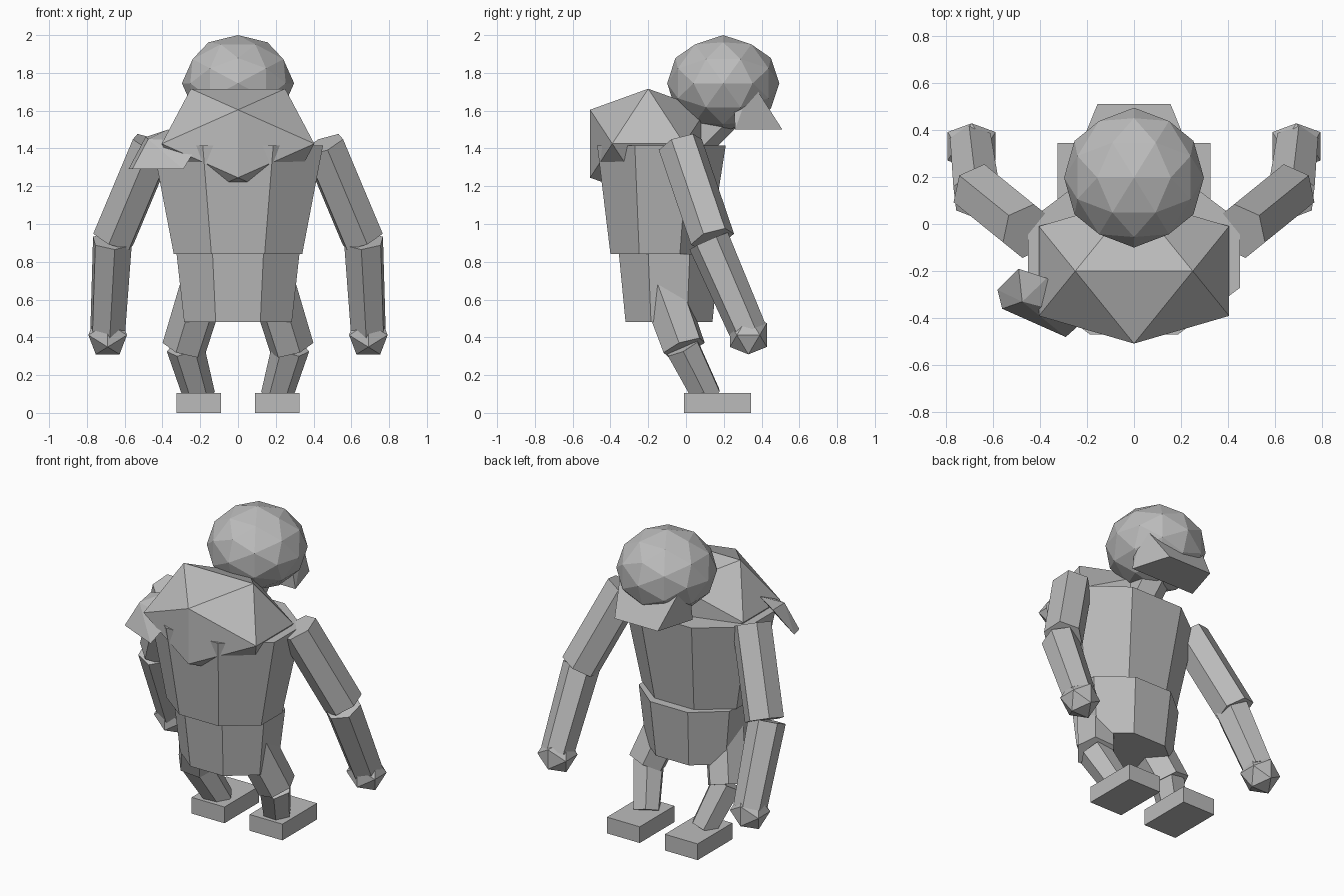
import bpy, bmesh
from math import cos, sin, pi, sqrt
from mathutils import Vector

if "Cube" in bpy.data.objects:
    bpy.data.objects.remove(bpy.data.objects["Cube"])

# One stone-grey material for the whole figure
grey = bpy.data.materials.new("stone_grey")
grey.use_nodes = True
tone = (0.5, 0.5, 0.5, 1)
grey.diffuse_color = tone
grey.node_tree.nodes["Principled BSDF"].inputs["Base Color"].default_value = tone


def finish(name, bm):
    bmesh.ops.recalc_face_normals(bm, faces=bm.faces)
    mesh = bpy.data.meshes.new(name)
    bm.to_mesh(mesh)
    bm.free()
    mesh.materials.append(grey)
    obj = bpy.data.objects.new(name, mesh)
    bpy.context.collection.objects.link(obj)
    return obj


def hull(name, points):
    """Solid convex shape around a handful of corners."""
    bm = bmesh.new()
    for p in points:
        bm.verts.new(p)
    bmesh.ops.convex_hull(bm, input=bm.verts)
    bmesh.ops.dissolve_limit(bm, angle_limit=0.02, verts=bm.verts, edges=bm.edges)
    return finish(name, bm)


def ico(name, centre, radii, split=False):
    """Icosahedron with an edge on top, optionally divided once into a ball."""
    bm = bmesh.new()
    g = (1 + sqrt(5)) / 2
    for a in (-1, 1):
        for b in (-g, g):
            for p in ((a, 0, b), (0, b, a), (b, a, 0)):
                bm.verts.new(p)
    bmesh.ops.convex_hull(bm, input=bm.verts)
    if split:
        bmesh.ops.subdivide_edges(bm, edges=bm.edges[:], cuts=1, use_grid_fill=True)
        bmesh.ops.triangulate(bm, faces=bm.faces[:])
    for v in bm.verts:
        n = v.co.normalized()
        v.co = [c + r * k for c, r, k in zip(centre, radii, n)]
    return finish(name, bm)


def octagon(y, z, rx, ry):
    k = 1 / cos(pi / 8)
    angles = [pi / 8 + i * pi / 4 for i in range(8)]
    return [(rx * k * cos(a), y + ry * k * sin(a), z) for a in angles]


def limb(name, start, end, r1, r2, side=1):
    """Six-sided tapered bar between two joints."""
    start, end = (Vector((p[0] * side, p[1], p[2])) for p in (start, end))
    axis = end - start
    bm = bmesh.new()
    bmesh.ops.create_cone(bm, cap_ends=True, segments=6, radius1=r1, radius2=r2,
                          depth=axis.length)
    bm.transform(axis.to_track_quat('Z', 'Y').to_matrix().to_4x4())
    bmesh.ops.translate(bm, verts=bm.verts, vec=(start + end) / 2)
    return finish(name, bm)


# Trunk
hull("torso", octagon(-0.13, 1.415, 0.45, 0.34) + octagon(-0.14, 0.84, 0.34, 0.26))
hull("pelvis", octagon(-0.09, 0.84, 0.325, 0.265) + octagon(-0.09, 0.48, 0.285, 0.23))
ico("hump", (0, -0.2, 1.425), (0.475, 0.362, 0.342))

# Slanted slab on one shoulder
hull("shoulder_slab", [(-0.58, -0.28, 1.29), (-0.56, -0.36, 1.29), (-0.29, -0.48, 1.29),
                       (-0.2, -0.4, 1.435), (-0.475, -0.33, 1.45),
                       (-0.49, -0.19, 1.46), (-0.37, -0.23, 1.5)])

# Neck, head and wedge-shaped jaw
limb("neck", (0, -0.02, 1.38), (0, 0.2, 1.6), 0.11, 0.11)
ico("head", (0, 0.197, 1.745), (0.297, 0.297, 0.255), split=True)
hull("jaw", [(s * x, y, z) for s in (-1, 1) for x, y, z in
             ((0.155, 0.51, 1.5), (0.22, 0.35, 1.75), (0.2, 0.25, 1.7), (0.23, 0.26, 1.5))])

# Arms, hands, legs and feet
for side, label in ((1, "left"), (-1, "right")):
    limb(label + "_upper_arm", (0.45, -0.03, 1.42), (0.66, 0.14, 0.92), 0.12, 0.12, side)
    limb(label + "_forearm", (0.665, 0.12, 0.91), (0.69, 0.33, 0.43), 0.112, 0.1, side)
    ico(label + "_hand", (0.69 * side, 0.33, 0.412), (0.12, 0.115, 0.12))
    limb(label + "_thigh", (0.19, -0.12, 0.65), (0.285, -0.01, 0.345), 0.125, 0.12, side)
    limb(label + "_shin", (0.28, -0.02, 0.35), (0.205, 0.11, 0.09), 0.1, 0.085, side)
    hull(label + "_foot", [(side * x, y, z) for x in (0.09, 0.325)
                           for y in (-0.01, 0.345) for z in (0, 0.105)])
